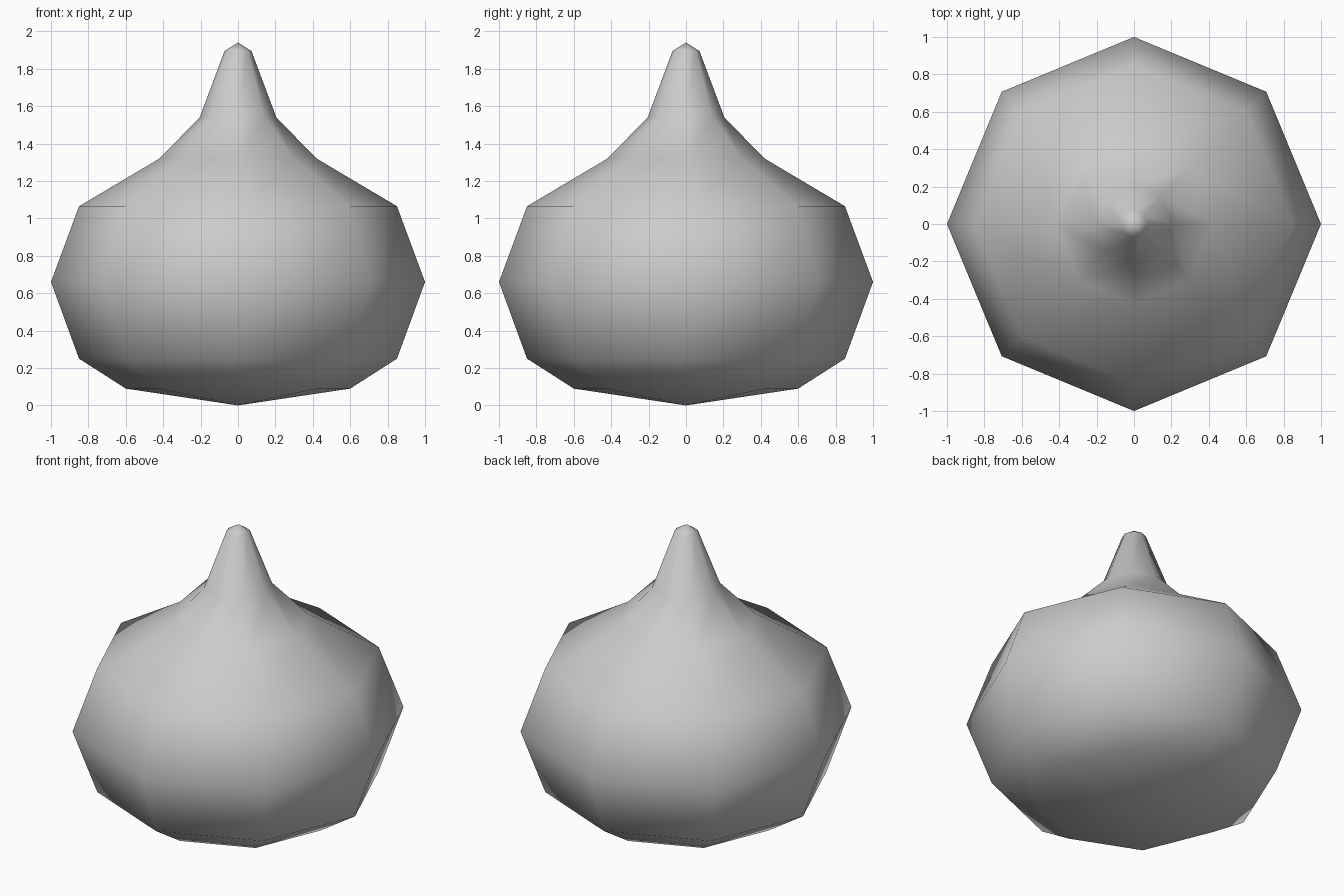
import bpy
import bmesh
from math import cos, sin, tau

default_cube = bpy.data.objects.get("Cube")
if default_cube:
    bpy.data.objects.remove(default_cube, do_unlink=True)

SIDES = 8
BOTTOM_Z, TOP_Z = 0.0, 1.94
# Radius and height of each ring, from the base up to the tip
PROFILE = [(0.6, 0.09), (0.85, 0.25), (1.0, 0.66), (0.85, 1.065),
           (0.42, 1.32), (0.205, 1.54), (0.072, 1.895)]

grey = bpy.data.materials.new("light grey")
grey.use_nodes = True
colour = (0.6, 0.6, 0.6, 1)
grey.diffuse_color = colour
grey.node_tree.nodes["Principled BSDF"].inputs["Base Color"].default_value = colour

# Onion-shaped body: rings joined by quads, with a fan at each end
bm = bmesh.new()
rings = [[bm.verts.new((r * cos(tau * i / SIDES), r * sin(tau * i / SIDES), z))
          for i in range(SIDES)] for r, z in PROFILE]
base = bm.verts.new((0, 0, BOTTOM_Z))
tip = bm.verts.new((0, 0, TOP_Z))
for i in range(SIDES):
    j = (i + 1) % SIDES
    bm.faces.new((base, rings[0][j], rings[0][i]))
    bm.faces.new((tip, rings[-1][i], rings[-1][j]))
    for low, high in zip(rings, rings[1:]):
        bm.faces.new((low[i], low[j], high[j], high[i]))
for face in bm.faces:
    face.smooth = True

mesh = bpy.data.meshes.new("onion_body")
bm.to_mesh(mesh)
bm.free()
mesh.materials.append(grey)
body = bpy.data.objects.new("onion_body", mesh)
bpy.context.collection.objects.link(body)
